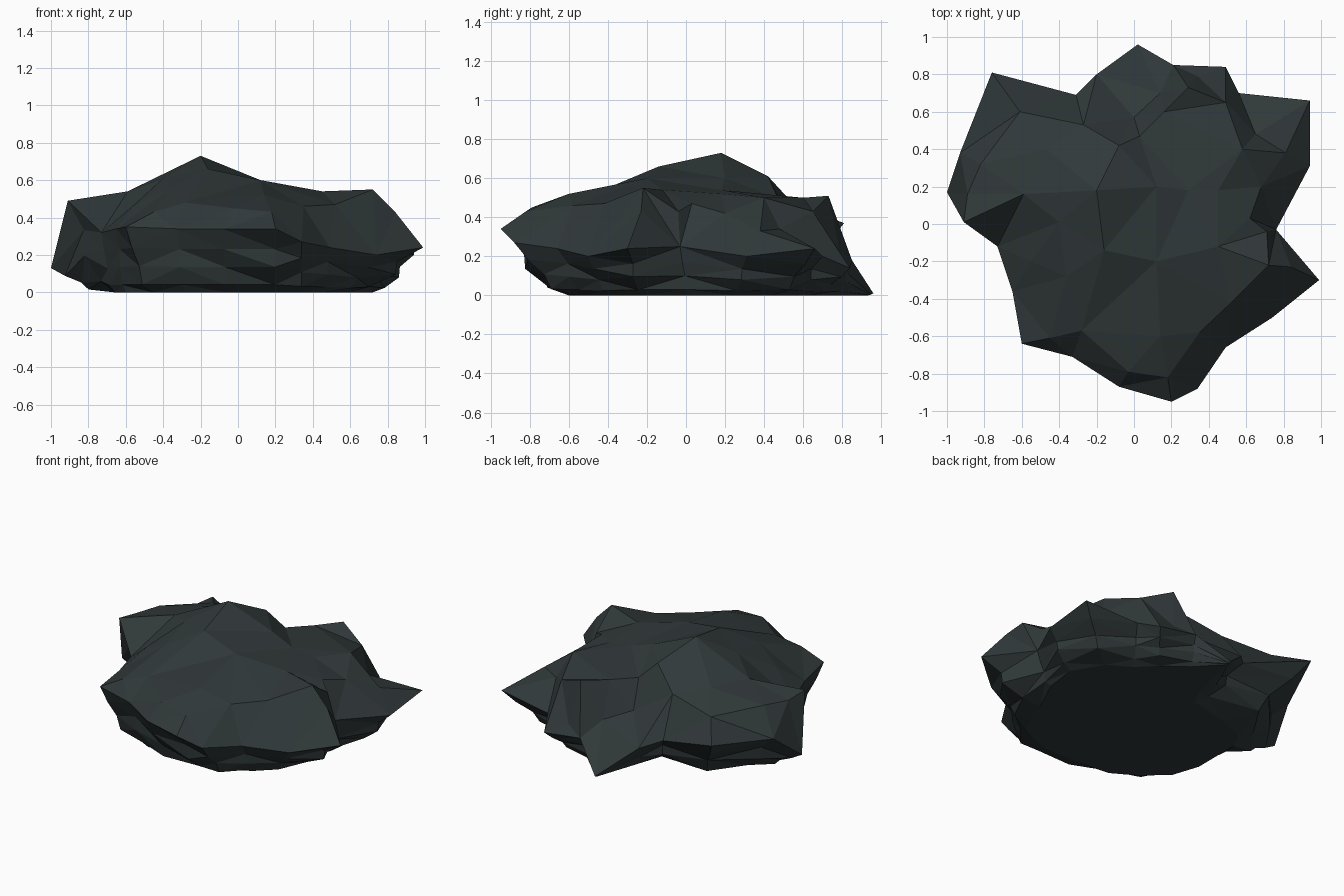
import bpy
import bmesh
from mathutils import Vector
from mathutils.geometry import delaunay_2d_cdt

cube = bpy.data.objects.get("Cube")
if cube:
    bpy.data.objects.remove(cube, do_unlink=True)

# Widest contour (x, y, z) and the ground corner under it (x, y), in hundredths
RIM = [
    (2, 96, 1, 2, 93), (21, 85, 18, 18, 76), (49, 84, 14, 34, 64),
    (56, 70, 20, 45, 53), (94, 66, 24, 60, 44), (94, 31, 20, 72, 24),
    (76, -3, 25, 69, 2), (99, -30, 24, 58, -22), (74, -50, 20, 52, -38),
    (49, -66, 24, 46, -50), (34, -88, 27, 34, -56), (20, -95, 34, 20, -60),
    (-8, -87, 34, -6, -60), (-33, -71, 34, -28, -58), (-60, -64, 35, -45, -48),
    (-65, -36, 34, -60, -34), (-73, -12, 32, -66, -16), (-91, 1, 49, -66, 2),
    (-100, 17, 13, -66, 18), (-93, 38, 30, -60, 30), (-76, 81, 37, -40, 38),
    (-31, 69, 24, -12, 44), (-20, 80, 20, -6, 56),
]

# Crown corners: summit and shoulders
CROWN = [
    (-20, 18, 73), (-16, -14, 66), (-40, 1, 61), (-8, 42, 61), (-27, 53, 49),
    (-47, 40, 54), (-59, 16, 54), (-55, -20, 47), (-36, -28, 56), (12, 20, 60),
    (12, -20, 60), (45, -12, 54), (-28, -57, 48), (14, -60, 52), (35, -58, 46),
    (-3, -79, 45), (18, -82, 43), (72, -22, 55), (84, -23, 43), (52, -42, 47),
    (-45, -61, 43), (-82, 32, 48), (-89, 16, 47), (-61, 60, 45), (62, 3, 47),
    (71, -4, 43),
]

# Raised slab at the back and the hollow around its foot
SLAB = [
    (29, 18, 54), (45, 18, 52), (58, 40, 50), (49, 65, 43), (29, 73, 51), (16, 60, 50),
    (3, 47, 50), (68, 20, 42), (65, 48, 34), (81, 38, 33), (34, 79, 22), (14, 70, 27),
    (0, 57, 32),
]

# Undercut rings: share of the way to the ground corner, share of the rim height
RINGS = [(0.28, 0.68), (0.42, 0.4), (0.65, 0.12), (1, 0)]


def make_material(name, colour):
    material = bpy.data.materials.new(name)
    material.use_nodes = True
    material.diffuse_color = colour
    material.node_tree.nodes["Principled BSDF"].inputs["Base Color"].default_value = colour
    return material


rim = [Vector(p[:3]) / 100 for p in RIM]
ground = [Vector((p[3], p[4], 0)) / 100 for p in RIM]
top = rim + [Vector(p) / 100 for p in CROWN + SLAB]
count = len(rim)
loop = [(i, (i + 1) % count) for i in range(count)]
bm = bmesh.new()

# Faceted crown, triangulated inside the rim
flat, _, triangles, origins, _, _ = delaunay_2d_cdt(
    [p.to_2d() for p in top], loop, [], 1, 0.0001)
top_verts = [bm.verts.new(p) for p in top]
for triangle in triangles:
    bm.faces.new([top_verts[origins[i][0]] for i in triangle])

# Undercut sides, stepping in band by band to the ground
upper = top_verts
for level, (inward, height) in enumerate(RINGS):
    lower = []
    for i, (edge, foot) in enumerate(zip(rim, ground)):
        wobble = 0.06 if (i + level) % 2 else -0.06
        point = edge.lerp(foot, min(1, inward + wobble * (height > 0)))
        point.z = edge.z * height
        lower.append(bm.verts.new(point))
    for a, b in loop:
        bm.faces.new((upper[a], lower[a], lower[b], upper[b]))
    upper = lower

# Flat base
bm.faces.new(upper)
bmesh.ops.triangulate(bm, faces=bm.faces[:])
bmesh.ops.recalc_face_normals(bm, faces=bm.faces[:])

mesh = bpy.data.meshes.new("boulder")
bm.to_mesh(mesh)
bm.free()
mesh.materials.append(make_material("dark slate", (0.03, 0.04, 0.041, 1)))
boulder = bpy.data.objects.new("boulder", mesh)
bpy.context.collection.objects.link(boulder)
